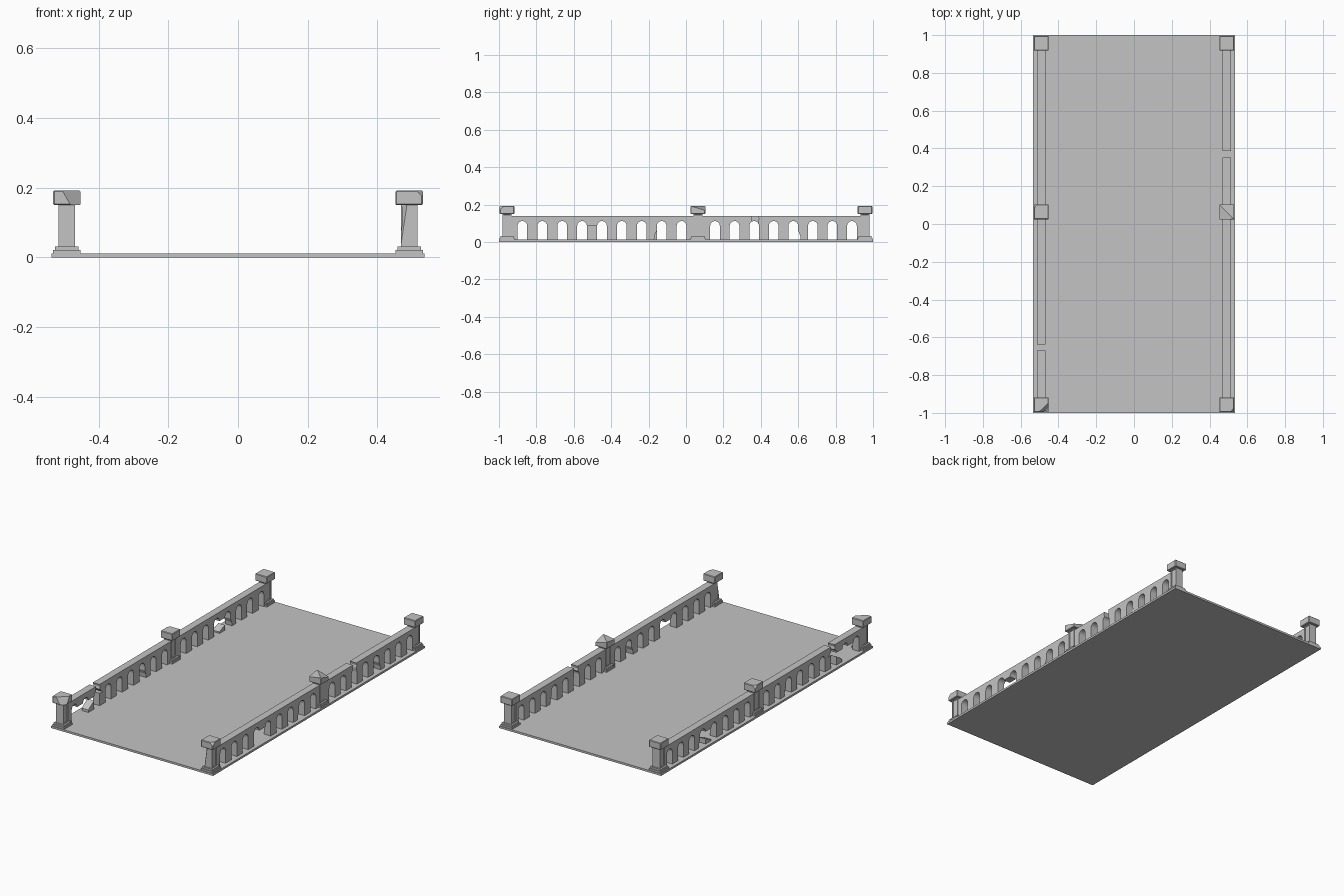
import bpy, bmesh, math
from mathutils import Vector

if "Cube" in bpy.data.objects:
    bpy.data.objects.remove(bpy.data.objects["Cube"])

stone = bpy.data.materials.new("grey_stone")
stone.diffuse_color = (0.55, 0.55, 0.55, 1)
stone.use_nodes = True
stone.node_tree.nodes["Principled BSDF"].inputs["Base Color"].default_value = stone.diffuse_color

def finish(bm, name):
    bmesh.ops.recalc_face_normals(bm, faces=bm.faces)
    me = bpy.data.meshes.new(name)
    bm.to_mesh(me)
    bm.free()
    me.materials.append(stone)
    ob = bpy.data.objects.new(name, me)
    bpy.context.collection.objects.link(ob)
    return ob

def prism(bm, pts, x0, x1):
    """Extrude a (y, z) outline from x0 to x1."""
    a = [bm.verts.new((x0, y, z)) for y, z in pts]
    b = [bm.verts.new((x1, y, z)) for y, z in pts]
    bm.faces.new(a)
    bm.faces.new(b[::-1])
    n = len(pts)
    for i in range(n):
        j = (i + 1) % n
        bm.faces.new((a[j], a[i], b[i], b[j]))

def box(bm, x0, x1, y0, y1, z0, z1):
    prism(bm, [(y0, z0), (y1, z0), (y1, z1), (y0, z1)], x0, x1)

def chip(bm, co, no):
    """Break off everything on the normal side of a plane."""
    geom = bm.verts[:] + bm.edges[:] + bm.faces[:]
    r = bmesh.ops.bisect_plane(bm, geom=geom, plane_co=co, plane_no=Vector(no).normalized(),
                               clear_outer=True)
    edges = [e for e in r["geom_cut"] if isinstance(e, bmesh.types.BMEdge)]
    if edges:
        bmesh.ops.holes_fill(bm, edges=edges)

# bridge deck
bm = bmesh.new()
box(bm, -0.535, 0.535, -1, 1, 0, 0.012)
finish(bm, "deck")

# posts
PX = 0.491
POST_Y = {"front": -0.957, "middle": 0.064, "back": 0.957}
# broken corners: (offset from post centre, height) and direction
CAP_CHIPS = {
    ("left", "front"): [((-0.012, -0.039, 0.19), (1.645, -1.75, 0.94))],
    ("right", "front"): [((0.022, -0.039, 0.19), (1, -0.8, 1))],
    ("right", "middle"): [((0, 0, 0.192), (0.3, 0.3, 1)), ((0, 0, 0.192), (-0.15, -0.15, 1))],
    ("left", "middle"): [((-0.039, 0.02, 0.19), (-1, 0.8, 0.8))],
}
SHAFT_CHIPS = {
    ("right", "front"): [((-0.017, -0.025, 0.08), (-1, -0.8, 0.15))],
}
for side, s in (("left", -1), ("right", 1)):
    for place, cy in POST_Y.items():
        cx = s * PX
        tag = f"{side}_{place}"
        # two-step plinth
        bm = bmesh.new()
        box(bm, cx - .039, cx + .039, cy - .039, cy + .039, .012, .022)
        box(bm, cx - .034, cx + .034, cy - .034, cy + .034, .022, .032)
        finish(bm, "post_base_" + tag)
        # shaft with sunken side panels
        bm = bmesh.new()
        box(bm, cx - .024, cx + .024, cy - .025, cy + .025, .03, .152)
        bmesh.ops.recalc_face_normals(bm, faces=bm.faces)
        panels = [f for f in bm.faces if abs(f.normal.x) > .9]
        bmesh.ops.inset_individual(bm, faces=panels, thickness=.009, depth=0)
        bmesh.ops.inset_individual(bm, faces=panels, thickness=.001, depth=-.004)
        for (ox, oy, z), no in SHAFT_CHIPS.get((side, place), []):
            chip(bm, (cx + ox, cy + oy, z), no)
        finish(bm, "post_shaft_" + tag)
        # cap block
        bm = bmesh.new()
        box(bm, cx - .039, cx + .039, cy - .039, cy + .039, .15, .192)
        bmesh.ops.bevel(bm, geom=bm.edges[:], offset=.003, segments=1, affect='EDGES')
        for (ox, oy, z), no in CAP_CHIPS.get((side, place), []):
            chip(bm, (cx + ox, cy + oy, z), no)
        finish(bm, "post_cap_" + tag)

# arcaded parapets
R, SPRING, TOP = 0.026, 0.086, 0.14
RUNS = [(-0.94, 0.045, [-0.875 + i * 0.1064 for i in range(9)]),
        (0.08, 0.94, [0.155 + i * 0.1046 for i in range(8)])]
GAPS = {"left": (-0.67, -0.637), "right": (0.353, 0.386)}
# pillars cut down to a jagged stub: y -> stub height
STUBS = {"left": {-0.82: 0, -0.715: .05, 0.52: .03}, "right": {-0.5: 0}}
# pillars with a broken lower edge: y -> side
NICKS = {"left": {-0.715: 1, -0.19: -1, 0.62: -1}, "right": {-0.18: 1, 0.62: -1}}

def near(table, y):
    return next((v for k, v in table.items() if abs(k - y) < .03), None)

for side, s in (("left", -1), ("right", 1)):
    x0, x1 = s * PX - .022, s * PX + .022
    g0, g1 = GAPS[side]
    for run, (ya, yb, cs) in zip(("front", "back"), RUNS):
        rail, pillars = bmesh.new(), bmesh.new()
        # bay boundaries
        bounds = [ya] + [(a + b) / 2 for a, b in zip(cs, cs[1:])] + [yb]
        for i, c in enumerate(cs):
            a, b = bounds[i], bounds[i + 1]
            arch = [(c - R * math.cos(t * math.pi / 8), SPRING + R * math.sin(t * math.pi / 8))
                    for t in range(9)]
            if a < g0 < b:
                # arch with a break at the crown
                left = [p for p in arch if p[0] < g0 - .002]
                right = [p for p in arch if p[0] > g1 + .002]
                prism(rail, [(a, SPRING)] + left + [(g0, .11), (g0 - .004, .125), (g0, TOP), (a, TOP)], x0, x1)
                prism(rail, [(g1, .11)] + right + [(b, SPRING), (b, TOP), (g1, TOP), (g1 + .004, .125)], x0, x1)
            else:
                prism(rail, [(a, SPRING)] + arch + [(b, SPRING), (b, TOP), (a, TOP)], x0, x1)
        # pillars between openings
        edges = [ya] + [v for c in cs for v in (c - R, c + R)] + [yb]
        for p0, p1 in zip(edges[::2], edges[1::2]):
            mid = (p0 + p1) / 2
            stub, nick = near(STUBS[side], mid), near(NICKS[side], mid)
            if stub is not None:
                if stub > 0:
                    prism(pillars, [(p0, .012), (p1, .012), (p1, .012 + stub),
                                    (mid, .012 + stub * .7), (p0, .012 + stub * .3)], x0, x1)
            elif nick == 1:
                prism(pillars, [(p0, .012), (p1 - .014, .012), (p1 - .011, .035),
                                (p1, .06), (p1, SPRING), (p0, SPRING)], x0, x1)
            elif nick == -1:
                prism(pillars, [(p0 + .014, .012), (p1, .012), (p1, SPRING),
                                (p0, SPRING), (p0, .06), (p0 + .011, .035)], x0, x1)
            else:
                box(pillars, x0, x1, p0, p1, .012, SPRING)
        bmesh.ops.remove_doubles(rail, verts=rail.verts[:], dist=1e-5)
        # drop inner walls between joined bays
        inner = [f for f in rail.faces if all(len(e.link_faces) > 2 or abs(e.verts[0].co.x - e.verts[1].co.x) > .01
                 for e in f.edges) and any(abs(f.calc_center_median().y - y) < 1e-4 for y in bounds[1:-1])]
        bmesh.ops.delete(rail, geom=inner, context='FACES_ONLY')
        finish(rail, f"arched_rail_{side}_{run}")
        finish(pillars, f"rail_pillars_{side}_{run}")
